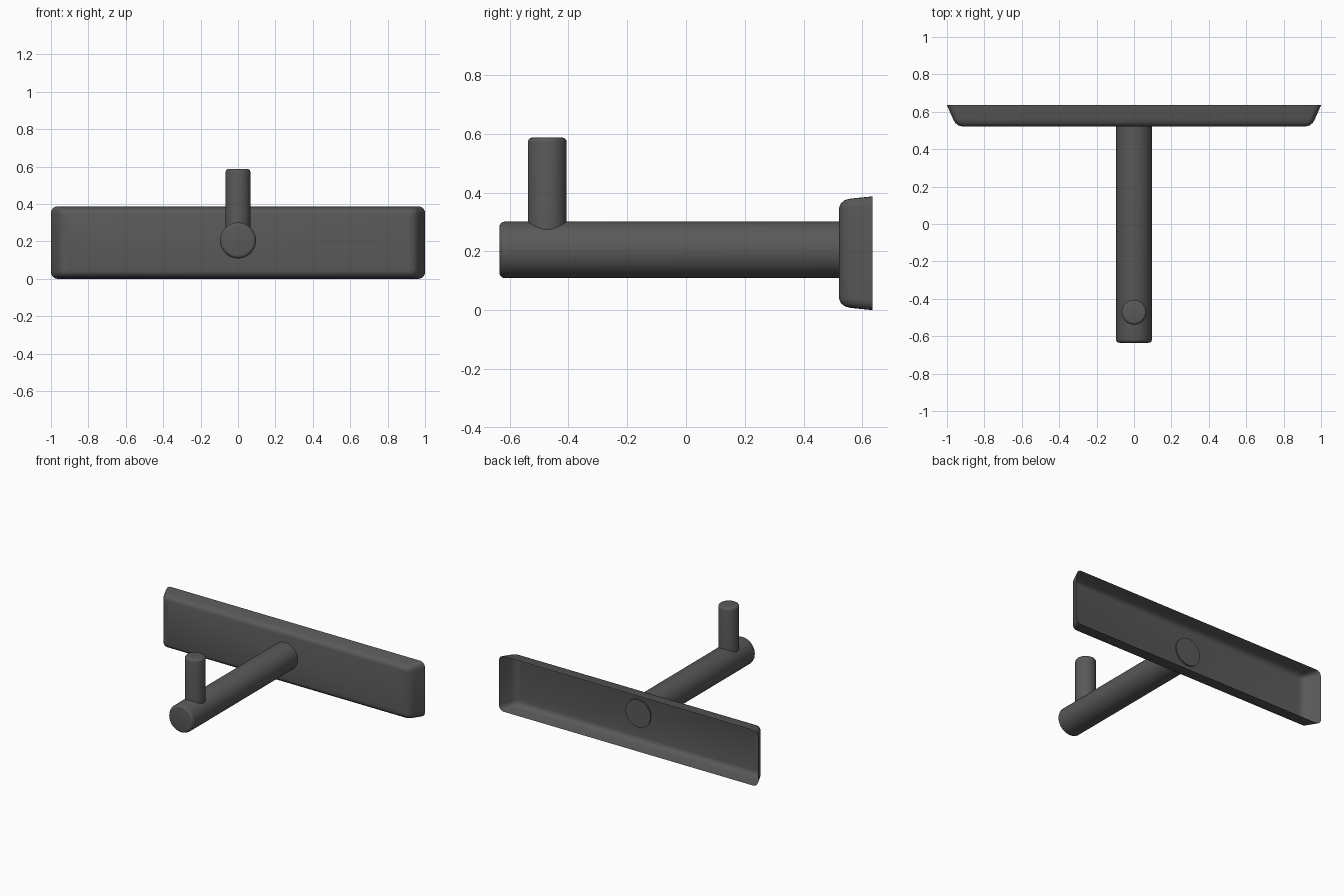
import bpy
import bmesh
import math
from mathutils import Matrix, Vector

cube = bpy.data.objects.get("Cube")
if cube:
    bpy.data.objects.remove(cube, do_unlink=True)

metal = bpy.data.materials.new("dark grey metal")
metal.use_nodes = True
grey = (0.1, 0.1, 0.1, 1)
metal.diffuse_color = grey
metal.node_tree.nodes["Principled BSDF"].inputs["Base Color"].default_value = grey


def finish(name, bm, angle):
    bmesh.ops.recalc_face_normals(bm, faces=bm.faces)
    mesh = bpy.data.meshes.new(name)
    bm.to_mesh(mesh)
    bm.free()
    mesh.materials.append(metal)
    obj = bpy.data.objects.new(name, mesh)
    bpy.context.collection.objects.link(obj)
    bpy.ops.object.select_all(action="DESELECT")
    obj.select_set(True)
    bpy.context.view_layer.objects.active = obj
    bpy.ops.object.shade_smooth_by_angle(angle=math.radians(angle))
    return obj


def rod(name, start, end, radius, bevel):
    """Round bar from start to end with a rounded rim at the end."""
    start, end = Vector(start), Vector(end)
    axis = end - start
    turn = axis.to_track_quat("Z", "Y").to_matrix().to_4x4()
    bm = bmesh.new()
    bmesh.ops.create_cone(bm, cap_ends=True, segments=48, radius1=radius,
                          radius2=radius, depth=axis.length,
                          matrix=Matrix.Translation((start + end) / 2) @ turn)
    rim = [e for e in bm.edges
           if all((v.co - end).length < radius * 1.01 for v in e.verts)]
    bmesh.ops.bevel(bm, geom=rim, offset=bevel, segments=4, profile=0.5,
                    affect="EDGES")
    return finish(name, bm, 40)


def rounded_ring(bm, y, half_x, half_z, r, mid_z, steps=5):
    """Rounded rectangle of vertices in the plane at y."""
    ring = []
    for i, (sx, sz) in enumerate([(1, 1), (-1, 1), (-1, -1), (1, -1)]):
        for k in range(steps + 1):
            a = math.pi / 2 * (i + k / steps)
            ring.append(bm.verts.new((sx * (half_x - r) + r * math.cos(a), y,
                                      mid_z + sz * (half_z - r) + r * math.sin(a))))
    return ring


# Wall plate: a flared tray, open at the back
bm = bmesh.new()
sections = [(0.635, 1.0, 0.1935, 0.035), (0.56, 0.967, 0.186, 0.033),
            (0.541, 0.956, 0.181, 0.03), (0.527, 0.94, 0.17, 0.025),
            (0.521, 0.917, 0.155, 0.02)]
rings = [rounded_ring(bm, *s, mid_z=0.1935) for s in sections]
for a, b in zip(rings, rings[1:]):
    for i in range(len(a)):
        j = (i + 1) % len(a)
        bm.faces.new((a[i], a[j], b[j], b[i]))
bm.faces.new(rings[-1])
finish("wall_plate", bm, 40)

# Arm reaching forward, just showing through the plate, and upright peg
rod("arm", (0, 0.53, 0.205), (0, -0.635, 0.205), 0.096, 0.018)
rod("peg", (0, -0.472, 0.205), (0, -0.472, 0.587), 0.066, 0.015)
